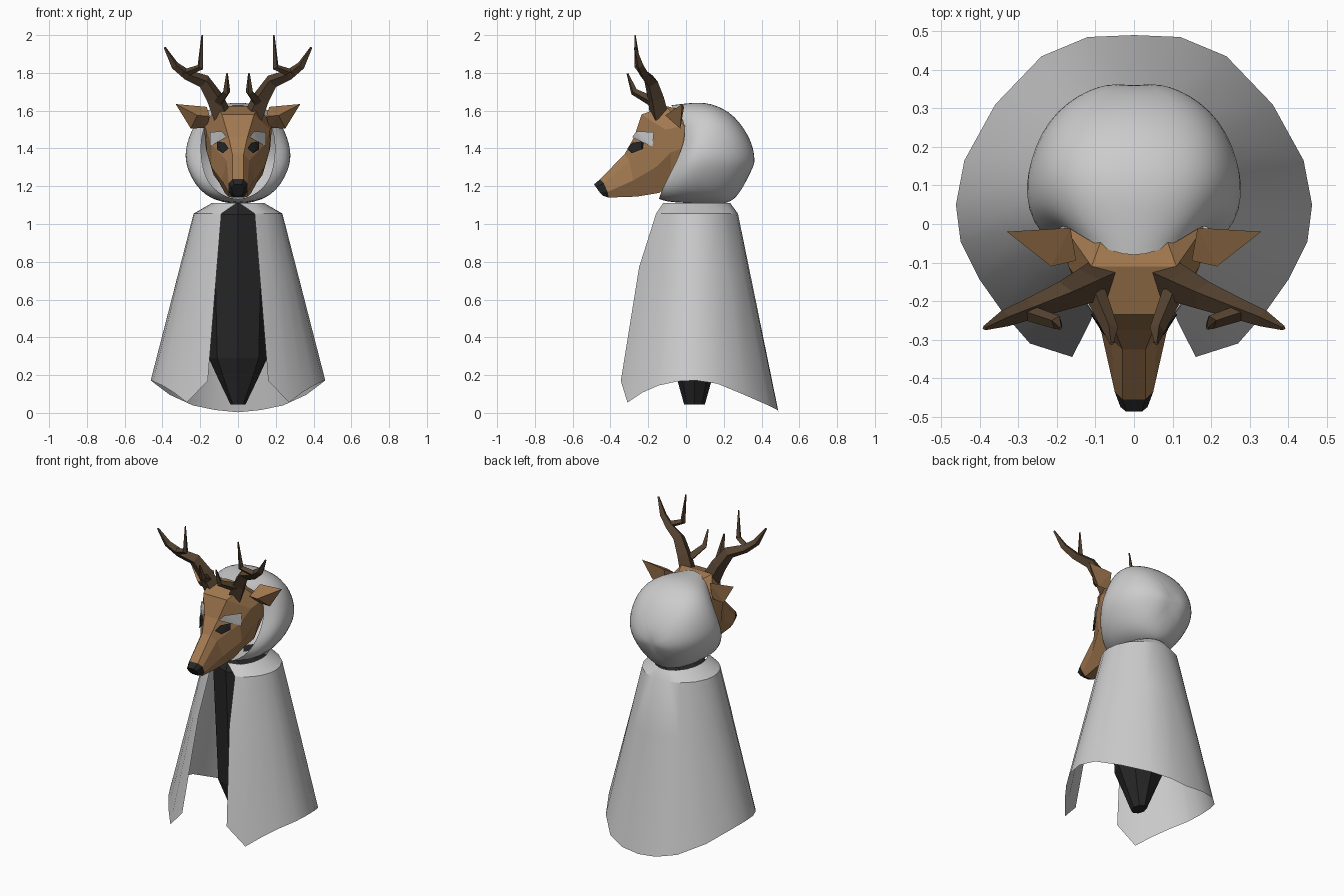
import bpy, bmesh, math
from mathutils import Vector

if "Cube" in bpy.data.objects:
    bpy.data.objects.remove(bpy.data.objects["Cube"])


def material(name, rgb):
    m = bpy.data.materials.new(name)
    m.diffuse_color = (*rgb, 1)
    m.use_nodes = True
    m.node_tree.nodes["Principled BSDF"].inputs["Base Color"].default_value = m.diffuse_color
    return m


FUR = material("fur", (0.36, 0.19, 0.08))
HORN = material("horn", (0.09, 0.055, 0.03))
DARK = material("dark", (0.02, 0.02, 0.02))


def finish(name, bm, mat=None, mirror=True, subsurf=0, smooth=None):
    bmesh.ops.remove_doubles(bm, verts=bm.verts, dist=0.0005)
    bmesh.ops.recalc_face_normals(bm, faces=bm.faces)
    me = bpy.data.meshes.new(name)
    bm.to_mesh(me)
    bm.free()
    ob = bpy.data.objects.new(name, me)
    bpy.context.collection.objects.link(ob)
    if mat:
        me.materials.append(mat)
    if mirror:
        mod = ob.modifiers.new("mirror", 'MIRROR')
        mod.use_clip = True
    if subsurf:
        mod = ob.modifiers.new("subsurf", 'SUBSURF')
        mod.levels = mod.render_levels = subsurf
    if smooth:
        bpy.ops.object.select_all(action='DESELECT')
        ob.select_set(True)
        bpy.context.view_layer.objects.active = ob
        bpy.ops.object.shade_smooth_by_angle(angle=math.radians(smooth))
    return ob


def loft(name, rows, cap_start=False, cap_end=False, **kw):
    """Skin a grid over rows of half-profile points."""
    bm = bmesh.new()
    vs = [[bm.verts.new(p) for p in r] for r in rows]
    for a, b in zip(vs, vs[1:]):
        for i in range(len(a) - 1):
            bm.faces.new((a[i], a[i + 1], b[i + 1], b[i]))
    if cap_start:
        bm.faces.new(vs[0])
    if cap_end:
        bm.faces.new(vs[-1])
    return finish(name, bm, **kw)


def hull(name, pts, mat=None):
    bm = bmesh.new()
    for p in pts:
        bm.verts.new(p)
    bmesh.ops.convex_hull(bm, input=bm.verts)
    return finish(name, bm, mat)


# Cloak: collar, shoulder, mid and hem rows, open down the front
hem = [(0, .49, .003), (.12, .485, .015), (.24, .435, .04), (.36, .31, .095),
       (.44, .165, .155), (.462, .05, .172), (.45, -.045, .167), (.40, -.145, .145),
       (.34, -.23, .108), (.27, -.31, .055), (.16, -.345, .17)]
collar, shoulder, mid = [], [], []
for i, (x, y, z) in enumerate(hem):
    d = Vector((x, y - .05)).normalized()
    last = i == len(hem) - 1
    collar.append((d.x * (.02 if last else .14), .05 + d.y * .185, 1.11))
    s = Vector((d.x * .235, .05 + d.y * .225, 1.055))
    shoulder.append(s)
    m = s.lerp(Vector((x, y, z)), .32)
    m.y -= .03 if last else .015 if i == len(hem) - 2 else 0
    mid.append(m)
loft("cloak", [collar, shoulder, mid, hem], smooth=25)

# Dark body inside the cloak
rows = []
for z, rx, ry in [(1.11, .05, .15), (1.05, .18, .17), (.29, .155, .13),
                  (.17, .10, .09), (.045, .04, .055)]:
    rows.append([(rx * math.sin(math.pi * k / 4), .045 - ry * math.cos(math.pi * k / 4), z)
                 for k in range(5)])
loft("body", rows, cap_start=True, cap_end=True, mat=DARK)

# Hood: loops from the face opening to the back, top to chin
hood = [
    [(0, -.095, 1.64), (.11, -.05, 1.605), (.18, 0, 1.53), (.20, -.01, 1.42),
     (.19, -.07, 1.29), (.14, -.13, 1.18), (0, -.15, 1.11)],
    [(0, 0, 1.65), (.15, .03, 1.62), (.225, .05, 1.53), (.28, .03, 1.40),
     (.275, -.02, 1.29), (.19, -.07, 1.14), (0, -.10, 1.10)],
    [(0, .12, 1.655), (.15, .14, 1.63), (.245, .15, 1.54), (.295, .13, 1.38),
     (.275, .11, 1.28), (.18, .08, 1.13), (0, .08, 1.10)],
    [(0, .26, 1.59), (.12, .265, 1.56), (.20, .275, 1.49), (.24, .28, 1.36),
     (.215, .26, 1.27), (.14, .21, 1.13), (0, .20, 1.09)],
    [(0, .35, 1.44), (.06, .35, 1.43), (.10, .355, 1.40), (.12, .36, 1.34),
     (.11, .345, 1.28), (.08, .29, 1.18), (0, .26, 1.11)],
    [(0, .37, 1.32)] * 7]
loft("hood", hood, subsurf=2, smooth=60)

# Head: sections from nose to nape (top edge, brow, cheek, jaw)
sections = [
    [(.02, -.487, 1.21), (.035, -.475, 1.195), (.03, -.455, 1.165), (.02, -.44, 1.15)],
    [(.03, -.455, 1.237), (.05, -.435, 1.215), (.05, -.415, 1.17), (.03, -.41, 1.14)],
    [(.03, -.325, 1.37), (.06, -.30, 1.335), (.085, -.28, 1.23), (.05, -.26, 1.145)],
    [(.05, -.275, 1.46), (.14, -.18, 1.42), (.14, -.16, 1.30), (.07, -.14, 1.165)],
    [(.085, -.235, 1.58), (.17, -.11, 1.50), (.165, -.08, 1.38), (.10, -.08, 1.22)],
    [(.11, -.11, 1.625), (.18, -.01, 1.52), (.17, -.02, 1.40), (.13, -.02, 1.26)],
    [(.07, 0, 1.60), (.15, .06, 1.50), (.15, .06, 1.40), (.10, .06, 1.28)]]
sections = [[(0, *s[0][1:])] + s + [(0, *s[-1][1:])] for s in sections]
loft("nose", sections[:2], cap_start=True, mat=DARK)
loft("head", sections[1:], cap_end=True, mat=FUR)

# Eyes and pale brows
hull("eyes", [(.05, -.31, 1.40), (.07, -.285, 1.43), (.11, -.235, 1.437),
              (.112, -.235, 1.395), (.08, -.285, 1.375), (.07, -.2, 1.41)], DARK)
hull("eye_patches", [(.06, -.285, 1.46), (.085, -.262, 1.49), (.147, -.17, 1.487),
                     (.148, -.177, 1.41), (.105, -.235, 1.435), (.08, -.18, 1.46)])

# Ears
hull("ears", [(.33, -.02, 1.635), (.165, -.01, 1.62), (.15, -.095, 1.57),
              (.215, -.11, 1.575), (.25, -.03, 1.505), (.165, -.03, 1.51)], FUR)

# Antlers: tapered four-sided beams with two tines each
branches = [
    [(.08, -.14, 1.57, .055), (.125, -.16, 1.67, .047), (.18, -.185, 1.755, .038),
     (.27, -.22, 1.79, .028), (.335, -.245, 1.84, .022), (.388, -.27, 1.935, .006)],
    [(.10, -.18, 1.65, .028), (.06, -.275, 1.70, .02), (.058, -.31, 1.797, .005)],
    [(.29, -.225, 1.795, .022), (.20, -.255, 1.83, .018), (.19, -.27, 2.0, .004)]]
cu = bpy.data.curves.new("antlers", 'CURVE')
cu.dimensions = '3D'
cu.bevel_depth = 1
cu.bevel_resolution = 0
cu.use_fill_caps = True
for side in (1, -1):
    for pts in branches:
        sp = cu.splines.new('POLY')
        sp.use_smooth = False
        sp.points.add(len(pts) - 1)
        for p, (x, y, z, r) in zip(sp.points, pts):
            p.co = (side * x, y, z, 1)
            p.radius = r
cu.materials.append(HORN)
antlers = bpy.data.objects.new("antlers", cu)
bpy.context.collection.objects.link(antlers)
bpy.ops.object.select_all(action='DESELECT')
antlers.select_set(True)
bpy.context.view_layer.objects.active = antlers
bpy.ops.object.convert(target='MESH')
